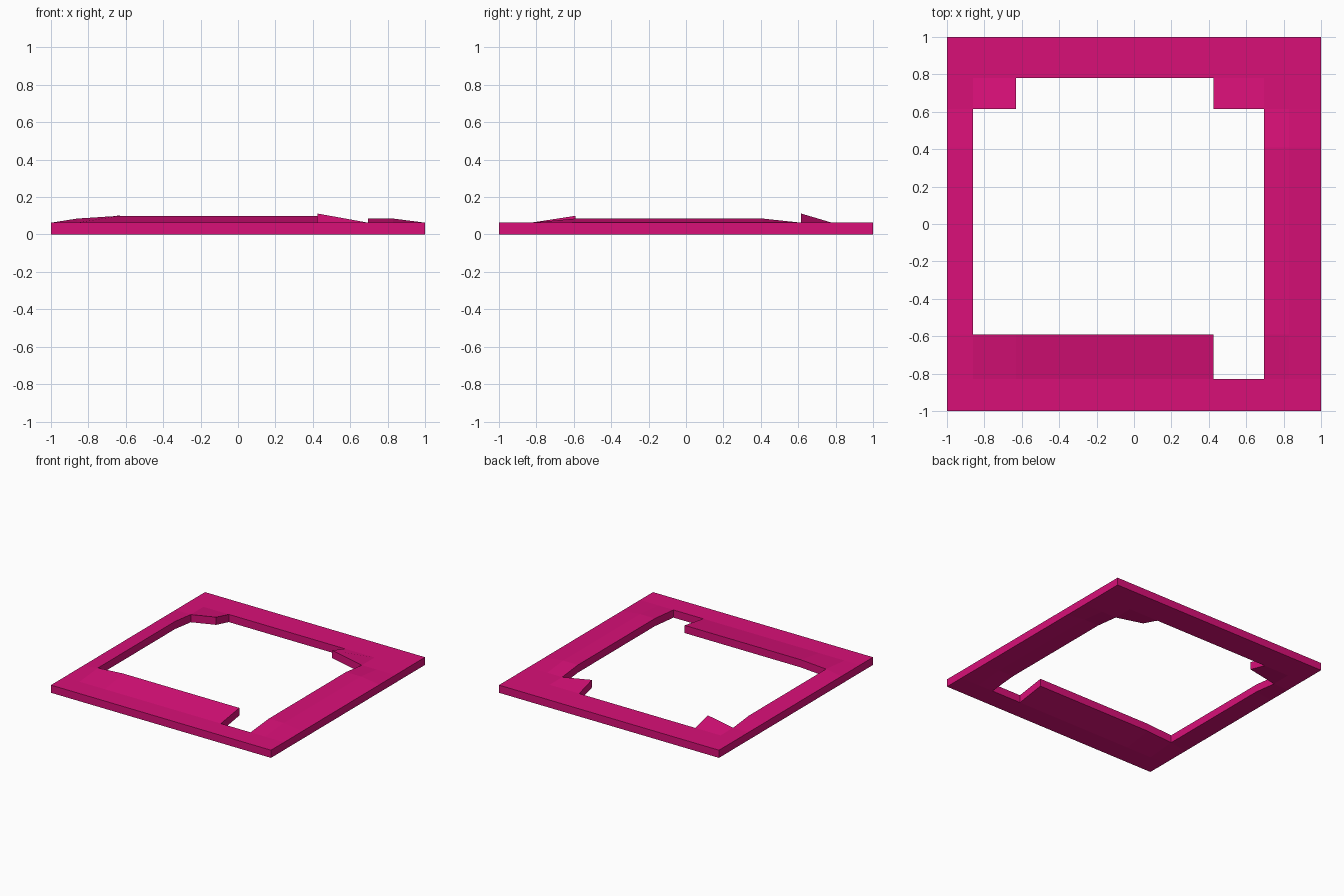
import bpy
import bmesh

cube = bpy.data.objects.get("Cube")
if cube:
    bpy.data.objects.remove(cube, do_unlink=True)

THICKNESS = 0.063
BASE = 0.063

# Grid lines of the sheet
xs = [-1, -0.86, -0.63, 0.425, 0.695, 0.83, 1]
ys = [-1, -0.83, -0.59, 0.41, 0.615, 0.78, 1]

# Rectangles left open: main window, back notch, front notch (x0, x1, y0, y1)
openings = [(-0.86, 0.695, -0.59, 0.615),
            (-0.63, 0.425, 0.61, 0.78),
            (0.425, 0.695, -0.83, -0.58)]

# Lifted points: side rims, front flap, back tabs
raised = {(x, y): 0.085 for x in (-0.86, 0.695, 0.83) for y in (-0.59, 0.41)}
raised.update({(-0.63, -0.59): 0.1, (0.425, -0.59): 0.1,
               (-0.63, 0.615): 0.103, (0.425, 0.615): 0.112})


def is_open(x, y):
    return any(a < x < b and c < y < d for a, b, c, d in openings)


# Top skin
bm = bmesh.new()
grid = {(x, y): bm.verts.new((x, y, raised.get((x, y), BASE)))
        for x in xs for y in ys}
for x0, x1 in zip(xs, xs[1:]):
    for y0, y1 in zip(ys, ys[1:]):
        if not is_open((x0 + x1) / 2, (y0 + y1) / 2):
            bm.faces.new([grid[p] for p in
                          ((x0, y0), (x1, y0), (x1, y1), (x0, y1))])
bmesh.ops.delete(bm, geom=[v for v in bm.verts if not v.link_faces],
                 context='VERTS')

# Straight-down thickness, so the underside follows the top
result = bmesh.ops.extrude_face_region(bm, geom=bm.faces[:], use_keep_orig=True)
lower = [g for g in result["geom"] if isinstance(g, bmesh.types.BMVert)]
bmesh.ops.translate(bm, verts=lower, vec=(0, 0, -THICKNESS))
bmesh.ops.recalc_face_normals(bm, faces=bm.faces[:])

mesh = bpy.data.meshes.new("frame")
bm.to_mesh(mesh)
bm.free()
frame = bpy.data.objects.new("frame", mesh)
bpy.context.collection.objects.link(frame)

# Colour
color = (0.69, 0.005, 0.187, 1)
pink = bpy.data.materials.new("magenta pink")
pink.use_nodes = True
pink.diffuse_color = color
for node in pink.node_tree.nodes:
    if node.type == 'BSDF_PRINCIPLED':
        node.inputs["Base Color"].default_value = color
mesh.materials.append(pink)
